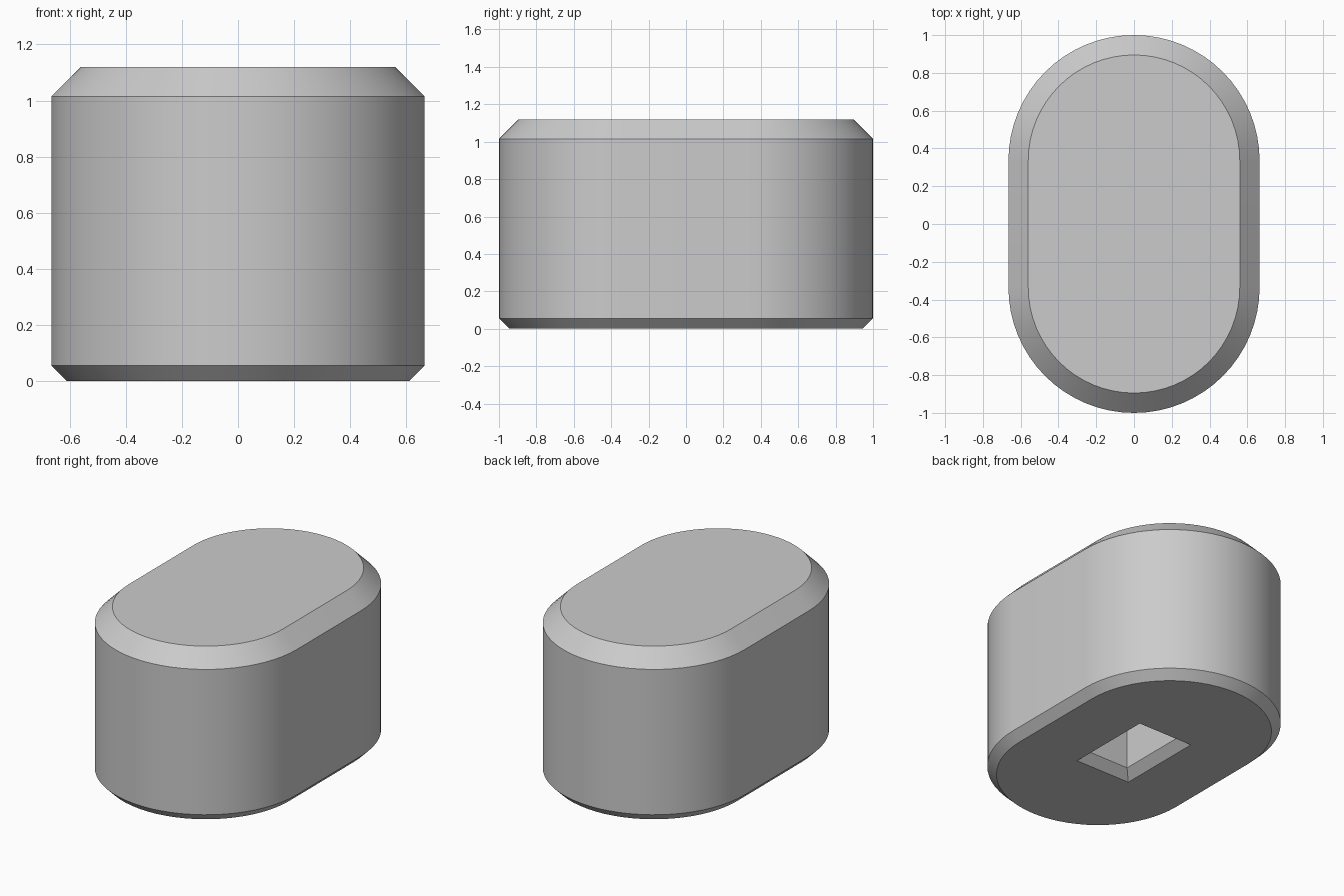
import bpy, bmesh, math

default_cube = bpy.data.objects.get("Cube")
if default_cube:
    bpy.data.objects.remove(default_cube, do_unlink=True)

HALF_STRAIGHT = 0.335   # half length of the flat sides
ARC_STEPS = 32          # segments in each rounded end


def material(name, rgb):
    mat = bpy.data.materials.new(name)
    mat.use_nodes = True
    color = (*rgb, 1.0)
    mat.diffuse_color = color
    mat.node_tree.nodes["Principled BSDF"].inputs["Base Color"].default_value = color
    return mat


def stadium_ring(bm, radius, z):
    """Loop of vertices around a rounded-end slot shape."""
    ring = []
    for side in (1, -1):
        for i in range(ARC_STEPS + 1):
            a = math.pi * i / ARC_STEPS
            ring.append(bm.verts.new((side * radius * math.cos(a),
                                      side * (HALF_STRAIGHT + radius * math.sin(a)), z)))
    return ring


def rectangle_ring(bm, half_x, half_y, z):
    return [bm.verts.new((sx * half_x, sy * half_y, z))
            for sx, sy in ((1, 1), (-1, 1), (-1, -1), (1, -1))]


def skin(bm, rings):
    """Join consecutive loops with quads."""
    for lower, upper in zip(rings, rings[1:]):
        n = len(lower)
        for i in range(n):
            j = (i + 1) % n
            bm.faces.new((lower[i], lower[j], upper[j], upper[i]))


def ring_edges(bm, ring):
    return [bm.edges.get((ring[i - 1], ring[i])) for i in range(len(ring))]


bm = bmesh.new()

# Outer shell: small bottom chamfer, straight wall, larger top chamfer
shell = [stadium_ring(bm, r, z) for r, z in
         ((0.61, 0.0), (0.665, 0.055), (0.665, 1.015), (0.56, 1.12))]
skin(bm, shell)
bm.faces.new(shell[-1])

# Blind rectangular socket with a chamfered mouth
socket = [rectangle_ring(bm, x, y, z) for x, y, z in
          ((0.2, 0.292, 0.0), (0.145, 0.237, 0.055), (0.145, 0.237, 0.6))]
skin(bm, socket)
bm.faces.new(socket[-1])

# Flat underside between the shell and the socket
bmesh.ops.triangle_fill(bm, use_beauty=True,
                        edges=ring_edges(bm, shell[0]) + ring_edges(bm, socket[0]))
bmesh.ops.recalc_face_normals(bm, faces=bm.faces)

mesh = bpy.data.meshes.new("rounded_block")
bm.to_mesh(mesh)
bm.free()
block = bpy.data.objects.new("rounded_block", mesh)
bpy.context.collection.objects.link(block)
mesh.materials.append(material("light grey", (0.6, 0.6, 0.6)))

# Smooth round ends, crisp chamfers
bpy.ops.object.select_all(action="DESELECT")
block.select_set(True)
bpy.context.view_layer.objects.active = block
bpy.ops.object.shade_smooth_by_angle(angle=math.radians(30))
